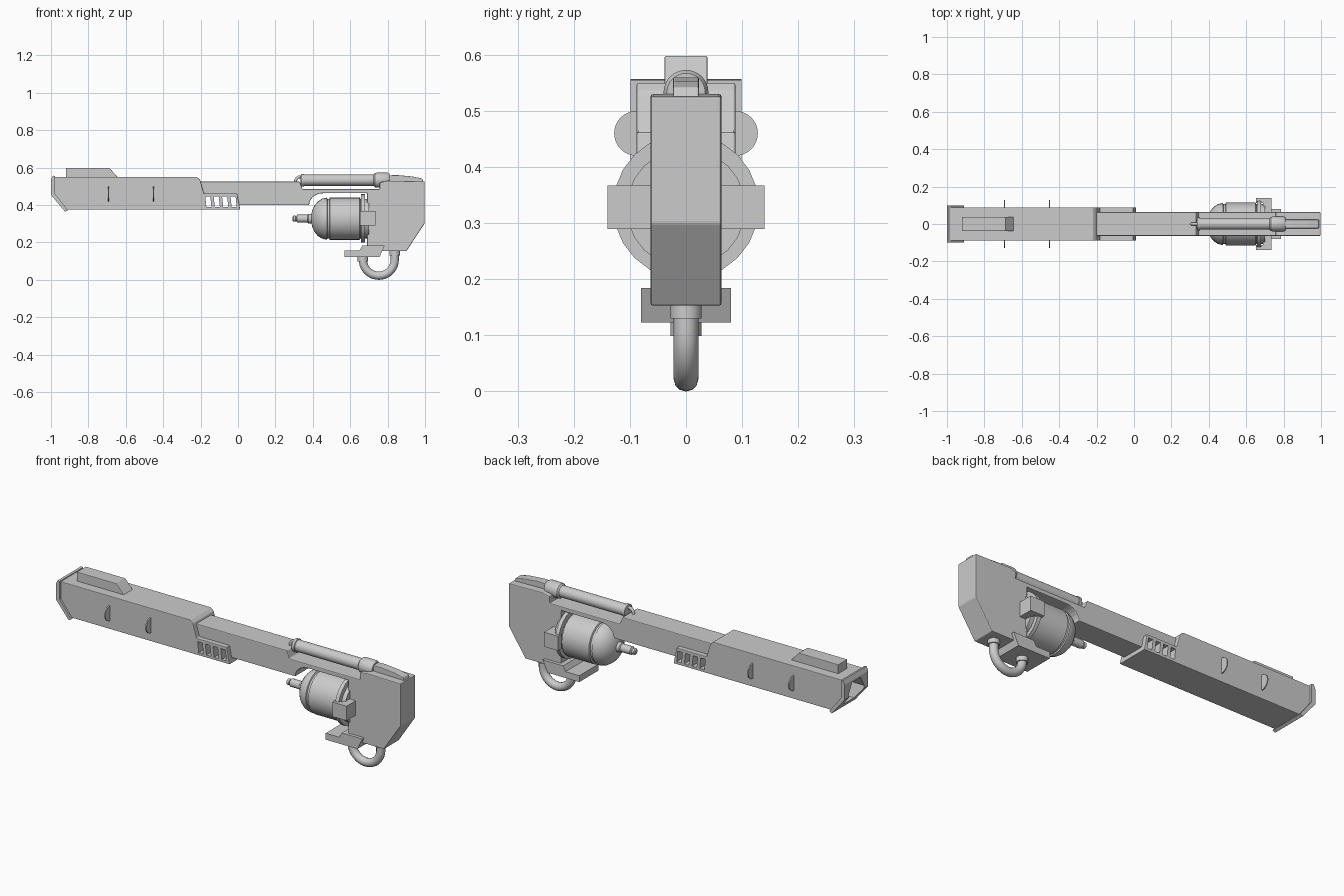
import bpy, bmesh, math

if "Cube" in bpy.data.objects:
    bpy.data.objects.remove(bpy.data.objects["Cube"])

def finish(name, bm, bevel=0.0, smooth=False):
    bmesh.ops.recalc_face_normals(bm, faces=bm.faces)
    me = bpy.data.meshes.new(name)
    bm.to_mesh(me)
    bm.free()
    ob = bpy.data.objects.new(name, me)
    bpy.context.collection.objects.link(ob)
    if bevel:
        m = ob.modifiers.new("bevel", 'BEVEL')
        m.width, m.segments, m.limit_method = bevel, 2, 'ANGLE'
        m.angle_limit = math.radians(25)
    if smooth:
        bpy.ops.object.select_all(action='DESELECT')
        ob.select_set(True)
        bpy.context.view_layer.objects.active = ob
        bpy.ops.object.shade_smooth_by_angle(angle=math.radians(35))
    return ob

def prism(name, pts, y0, y1, bevel=0.0):
    """Extrude an xz profile from y0 to y1."""
    bm = bmesh.new()
    f = bm.faces.new([bm.verts.new((x, y0, z)) for x, z in pts])
    g = bmesh.ops.extrude_face_region(bm, geom=[f])
    for v in g["geom"]:
        if isinstance(v, bmesh.types.BMVert):
            v.co.y = y1
    return finish(name, bm, bevel)

def lathe(name, prof, z, segs):
    """Revolve an (x, radius) profile about a line parallel to x."""
    bm = bmesh.new()
    rings = [[bm.verts.new((x, r * math.sin(2 * math.pi * i / segs),
                            z + r * math.cos(2 * math.pi * i / segs)))
              for i in range(segs)] for x, r in prof]
    for a, b in zip(rings, rings[1:]):
        for i in range(segs):
            j = (i + 1) % segs
            bm.faces.new((a[i], a[j], b[j], b[i]))
    bm.faces.new(rings[0])
    bm.faces.new(rings[-1])
    return finish(name, bm, smooth=True)

def tube(name, pts, r):
    cu = bpy.data.curves.new(name, 'CURVE')
    cu.dimensions = '3D'
    cu.bevel_depth, cu.bevel_resolution, cu.use_fill_caps = r, 4, True
    s = cu.splines.new('POLY')
    s.points.add(len(pts) - 1)
    for p, (x, z) in zip(s.points, pts):
        p.co = (x, 0, z, 1)
    s.use_smooth = True
    ob = bpy.data.objects.new(name, cu)
    bpy.context.collection.objects.link(ob)

def rect(x0, x1, z0, z1):
    return [(x0, z0), (x1, z0), (x1, z1), (x0, z1)]

def cut(ob, cutter):
    cutter.hide_render = True
    cutter.hide_viewport = True
    m = ob.modifiers.new("cut", 'BOOLEAN')
    m.operation, m.solver, m.object = 'DIFFERENCE', 'EXACT', cutter

# Front housing with the vent section at its rear
housing = prism("barrel_housing", [
    (-0.985, 0.55), (-0.22, 0.55), (-0.203, 0.535), (-0.182, 0.462), (-0.005, 0.462),
    (0.012, 0.375), (-0.915, 0.375), (-0.985, 0.458)], -0.088, 0.088, 0.003)

# Muzzle rim
rim = prism("muzzle_rim", [
    (-0.978, 0.555), (-0.99, 0.557), (-1.0, 0.535), (-1.0, 0.455), (-0.925, 0.364),
    (-0.91, 0.372), (-0.978, 0.46)], -0.099, 0.099)

# Receiver and rear body in one profile
arc = [(0.455 - 0.075 * math.cos(a), 0.40 + 0.063 * math.sin(a))
       for a in [i * math.pi / 12 for i in range(7)]]
body = prism("receiver_body", [(-0.25, 0.40)] + arc + [
    (0.69, 0.463), (0.69, 0.153), (0.90, 0.153), (0.997, 0.30), (0.997, 0.526),
    (0.80, 0.53), (0.757, 0.52), (0.757, 0.485), (0.345, 0.485), (0.33, 0.525),
    (-0.25, 0.525)], -0.063, 0.063, 0.004)

# Vent slots
for i in range(4):
    x = -0.175 + 0.045 * i
    c = prism("vent_cutter", [(x, 0.446), (x + 0.027, 0.446), (x + 0.033, 0.389),
                              (x + 0.006, 0.389)], -0.2, 0.2)
    cut(housing, c)
    cut(body, c)

# Muzzle bore, hexagonal
bm = bmesh.new()
hexa = [(-0.035, 0.525), (0.035, 0.525), (0.065, 0.47), (0.045, 0.40),
        (-0.045, 0.40), (-0.065, 0.47)]
f = bm.faces.new([bm.verts.new((-1.1, y, z)) for y, z in hexa])
for v in bmesh.ops.extrude_face_region(bm, geom=[f])["geom"]:
    if isinstance(v, bmesh.types.BMVert):
        v.co.x = -0.6
bore = finish("bore_cutter", bm)
cut(housing, bore)
cut(rim, bore)

# Sight block
prism("sight_block", [(-0.92, 0.54), (-0.92, 0.598), (-0.688, 0.598), (-0.64, 0.545),
                      (-0.64, 0.54)], -0.038, 0.038, 0.01)

# Thin side fins
for x in (-0.692, -0.452):
    for s in (-1, 1):
        o = lathe("side_fin", [(x - 0.003, 0.04), (x + 0.003, 0.04)], 0.46, 32)
        o.location.y = s * 0.088

# Rear top ridge
prism("rear_ridge", [(0.79, 0.52), (0.79, 0.558), (0.85, 0.56), (0.93, 0.553),
                     (0.985, 0.542), (0.992, 0.52)], -0.023, 0.023, 0.003)

# Upper gas cylinder and its hooked pipe
lathe("upper_cylinder", [
    (0.335, 0.022), (0.338, 0.034), (0.352, 0.034), (0.354, 0.03), (0.725, 0.03),
    (0.732, 0.038), (0.745, 0.04), (0.80, 0.04), (0.81, 0.034)], 0.533, 32)
tube("hook_pipe", [(0.308, 0.515), (0.308, 0.53), (0.313, 0.542), (0.325, 0.55),
                   (0.345, 0.551)], 0.008)

# Lower tank with dome, seam and flange
dome = [(0.475 - 0.085 * math.cos(a), 0.112 * math.sin(a))
        for a in [math.radians(d) for d in (10, 25, 40, 55, 70, 85)]]
lathe("tank", dome + [(0.475, 0.112), (0.478, 0.106), (0.488, 0.106), (0.491, 0.114),
                      (0.65, 0.114), (0.655, 0.106), (0.70, 0.106)], 0.327, 24)
lathe("tank_flange", [(0.658, 0.108), (0.658, 0.13), (0.678, 0.13), (0.678, 0.108)],
      0.33, 24)
lathe("tank_nozzle", [(0.292, 0.011), (0.296, 0.016), (0.308, 0.016), (0.311, 0.012),
                      (0.316, 0.021), (0.372, 0.021), (0.376, 0.026), (0.41, 0.026)],
      0.327, 20)

# Side brackets: arm out of the body, then a hook forward over the tank
for s in (-1, 1):
    prism("bracket_arm", rect(0.69, 0.735, 0.29, 0.367), s * 0.055, s * 0.138)
    prism("bracket_hook", rect(0.652, 0.735, 0.29, 0.367), s * 0.112, s * 0.14)

# Lower stepped plate
prism("lower_plate", [(0.57, 0.123), (0.57, 0.157), (0.65, 0.157), (0.665, 0.184),
                      (0.785, 0.184), (0.757, 0.123)], -0.08, 0.08)

# Loop handle with end collars
loop = [(0.753 - 0.085 * math.cos(i * math.pi / 20),
         0.107 - 0.085 * math.sin(i * math.pi / 20)) for i in range(21)]
tube("loop_handle", [(0.668, 0.14)] + loop + [(0.838, 0.165)], 0.022)
for x, z in ((0.668, 0.112), (0.838, 0.143)):
    o = lathe("handle_collar", [(-0.013, 0.028), (0.013, 0.028)], 0, 20)
    o.rotation_euler.y = math.pi / 2
    o.location = (x, 0, z)
